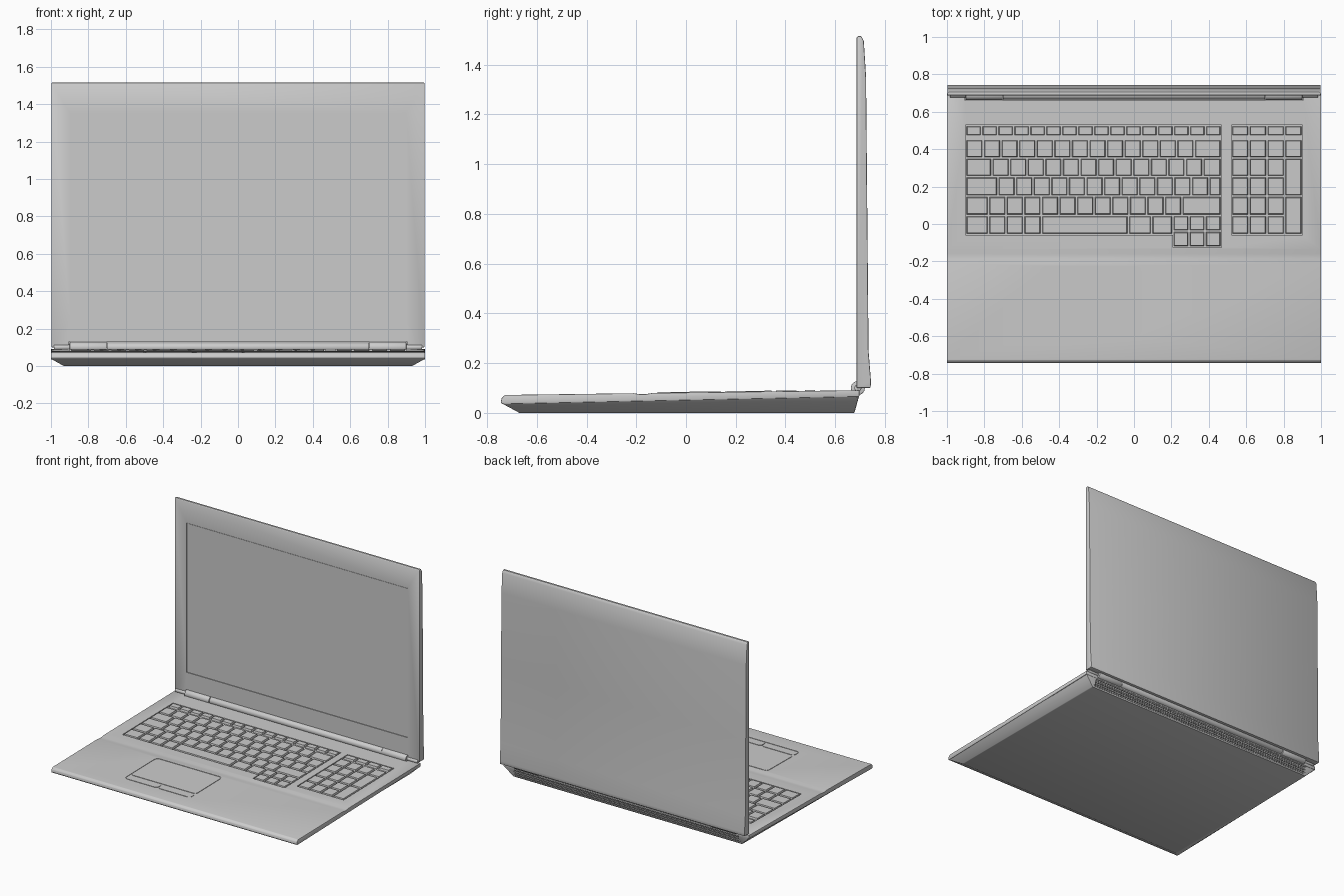
import bpy, bmesh, math
from mathutils import Matrix

if "Cube" in bpy.data.objects:
    bpy.data.objects.remove(bpy.data.objects["Cube"])


def deck_z(y):
    return 0.0818 + 0.0134 * y


def make(name, bm, bevel=0.0, segments=2):
    bmesh.ops.recalc_face_normals(bm, faces=bm.faces)
    me = bpy.data.meshes.new(name)
    bm.to_mesh(me)
    bm.free()
    ob = bpy.data.objects.new(name, me)
    bpy.context.collection.objects.link(ob)
    if bevel:
        m = ob.modifiers.new("bevel", 'BEVEL')
        m.width, m.segments, m.limit_method = bevel, segments, 'ANGLE'
        apply(ob, m)
    return ob


def apply(ob, mod):
    bpy.ops.object.select_all(action='DESELECT')
    bpy.context.view_layer.objects.active = ob
    ob.select_set(True)
    bpy.ops.object.modifier_apply(modifier=mod.name)


def cut(ob, cutter):
    m = ob.modifiers.new("cut", 'BOOLEAN')
    m.operation, m.solver, m.object = 'DIFFERENCE', 'EXACT', cutter
    apply(ob, m)
    bpy.data.objects.remove(cutter)


def loft(bm, a, b):
    """Closed solid between two matching rings of points."""
    va, vb = [bm.verts.new(p) for p in a], [bm.verts.new(p) for p in b]
    n = len(va)
    bm.faces.new(va)
    bm.faces.new(vb)
    for i in range(n):
        j = (i + 1) % n
        bm.faces.new((va[i], va[j], vb[j], vb[i]))


def extrude_x(name, prof, hw, bevel=0.0):
    bm = bmesh.new()
    loft(bm, [(-hw, y, z) for y, z in prof], [(hw, y, z) for y, z in prof])
    return make(name, bm, bevel)


def rect(x0, x1, y0, y1):
    return [(x0, y0), (x1, y0), (x1, y1), (x0, y1)]


def round_rect(x0, x1, y0, y1, r, n=5):
    pts = []
    for cx, cy, a0 in ((x1 - r, y1 - r, 0), (x0 + r, y1 - r, 90),
                       (x0 + r, y0 + r, 180), (x1 - r, y0 + r, 270)):
        for i in range(n + 1):
            a = math.radians(a0 + 90 * i / n)
            pts.append((cx + r * math.cos(a), cy + r * math.sin(a)))
    return pts


def deck_prism(name, poly, lo, hi):
    """Plate parallel to the sloping deck, heights relative to it."""
    bm = bmesh.new()
    loft(bm, [(x, y, deck_z(y) + lo) for x, y in poly],
         [(x, y, deck_z(y) + hi) for x, y in poly])
    return make(name, bm)


def box(name, x0, x1, y0, y1, z0, z1):
    bm = bmesh.new()
    loft(bm, [(x, y, z0) for x, y in rect(x0, x1, y0, y1)],
         [(x, y, z1) for x, y in rect(x0, x1, y0, y1)])
    return make(name, bm)


# Upper deck slab with a shallow valley behind the palm rest
prof = [(-0.728, deck_z(-0.728)), (-0.21, deck_z(-0.21)), (-0.185, deck_z(-0.185) - 0.004),
        (-0.16, deck_z(-0.16) - 0.004), (-0.135, deck_z(-0.135)), (0.697, deck_z(0.697)),
        (0.697, 0.065), (-0.738, 0.035), (-0.745, 0.042), (-0.741, 0.060)]
deck = extrude_x("deck", prof, 1.0, 0.003)

# Key wells, hinge trough and touchpad groove
KX0, KX1, NX0, NX1 = -0.9, 0.467, 0.52, 0.9
AX = 0.208
cut(deck, deck_prism("cutter", [(KX0, -0.058), (AX, -0.058), (AX, -0.125), (KX1, -0.125),
                                (KX1, 0.53), (KX0, 0.53)], -0.011, 0.03))
cut(deck, deck_prism("cutter", rect(NX0, NX1, -0.058, 0.53), -0.011, 0.03))
cut(deck, box("cutter", -0.905, 0.905, 0.664, 0.75, 0.074, 0.2))
cut(deck, deck_prism("cutter", round_rect(-0.505, 0.035, -0.605, -0.225, 0.03), -0.003, 0.03))

# Tapered bottom shell with a recessed rear vent
bm = bmesh.new()
loft(bm, [(-0.93, -0.67, 0), (0.93, -0.67, 0), (0.93, 0.677, 0), (-0.93, 0.677, 0)],
     [(-0.998, -0.738, 0.037), (0.998, -0.738, 0.037), (0.998, 0.696, 0.067), (-0.998, 0.696, 0.067)])
shell = make("bottom_shell", bm, 0.004)
cut(shell, box("cutter", -0.92, 0.92, 0.655, 0.75, 0.010, 0.060))

# Vent slats following the sloped rear wall
bm = bmesh.new()
for i in range(91):
    x = -0.915 + 1.83 * i / 90
    loft(bm, [(a, b, 0.009) for a, b in rect(x - 0.004, x + 0.004, 0.653, 0.679)],
         [(a, b, 0.061) for a, b in rect(x - 0.004, x + 0.004, 0.653, 0.693)])
for z in (0.026, 0.043):
    y = 0.677 + 0.28 * z
    loft(bm, [(a, b, z - 0.002) for a, b in rect(-0.92, 0.92, 0.656, y)],
         [(a, b, z + 0.002) for a, b in rect(-0.92, 0.92, 0.656, y)])
make("rear_vent_grille", bm)


# Keys: tapered blocks, one mesh per block
def key(bm, x0, x1, y0, y1, gap=0.005):
    def ring(g, h):
        return [(x, y, deck_z(y) + h) for x, y in rect(x0 + g, x1 - g, y0 + g, y1 - g)]
    loft(bm, ring(gap, -0.013), ring(gap + 0.004, 0.003))


P = 0.094
rows = [(0.353, 0.453), (0.253, 0.353), (0.149, 0.253), (0.046, 0.149), (-0.056, 0.046)]
layout = [[P] * 13, [0.14] + [P] * 12, [0.172] + [P] * 12, [0.122] + [P] * 11]
bm = bmesh.new()
w = (KX1 - KX0) / 16
for i in range(16):
    key(bm, KX0 + i * w, KX0 + (i + 1) * w, 0.470, 0.528)
for (y0, y1), widths in zip(rows, layout):
    x = KX0
    for kw in widths:
        key(bm, x, x + kw, y0, y1)
        x += kw
    key(bm, x, KX1, y0, y1)
edges = [KX0, -0.778, -0.684, -0.590, -0.495, -0.03, 0.094, AX]
for a, b in zip(edges, edges[1:]):
    key(bm, a, b, *rows[4])
for i in range(3):
    w = (KX1 - AX) / 3
    key(bm, AX + i * w, AX + (i + 1) * w, -0.038, 0.046)
    key(bm, AX + i * w, AX + (i + 1) * w, -0.123, -0.038)
make("main_keys", bm)

# Number pad with two tall keys in the last column
bm = bmesh.new()
w = (NX1 - NX0) / 4
for i in range(4):
    a, b = NX0 + i * w, NX0 + (i + 1) * w
    key(bm, a, b, 0.470, 0.528)
    key(bm, a, b, *rows[0])
    if i < 3:
        for r in rows[1:]:
            key(bm, a, b, *r)
    else:
        key(bm, a, b, rows[2][0], rows[1][1])
        key(bm, a, b, rows[4][0], rows[3][1])
make("number_pad_keys", bm)

# Touchpad and its two buttons
deck_prism("touchpad", round_rect(-0.5, 0.03, -0.532, -0.23, 0.02), -0.005, 0.0)
for name, x0, x1 in (("left_button", -0.5, -0.238), ("right_button", -0.232, 0.03)):
    deck_prism(name, round_rect(x0, x1, -0.6, -0.538, 0.02), -0.005, 0.0)

# Lid: flat front, bulging foot, tapered top
lid = extrude_x("lid", [(0.686, 0.100), (0.742, 0.100), (0.744, 0.125), (0.734, 0.25), (0.729, 0.8),
                        (0.724, 1.35), (0.715, 1.495), (0.705, 1.515), (0.690, 1.515), (0.686, 1.508)],
                0.997, 0.004)
cut(lid, box("cutter", -0.9, 0.9, 0.6, 0.691, 0.255, 1.355))
cut(lid, box("cutter", -0.905, 0.905, 0.6, 0.722, 0.05, 0.128))
box("screen", -0.896, 0.896, 0.6885, 0.695, 0.259, 1.351)


# Hinge bar with thicker end barrels and corner stubs
def barrel(name, x0, x1, r):
    bm = bmesh.new()
    bmesh.ops.create_cone(bm, cap_ends=True, segments=32, radius1=r, radius2=r, depth=x1 - x0,
                          matrix=Matrix.Translation(((x0 + x1) / 2, 0.691, 0.100))
                          @ Matrix.Rotation(math.pi / 2, 4, 'Y'))
    make(name, bm, 0.002)


barrel("hinge_bar", -0.70, 0.70, 0.025)
for s, side in ((-1, "left"), (1, "right")):
    barrel(side + "_hinge_barrel", min(s * 0.703, s * 0.9), max(s * 0.703, s * 0.9), 0.028)
    barrel(side + "_hinge_stub", min(s * 0.89, s * 0.985), max(s * 0.89, s * 0.985), 0.014)

# Smooth shading with sharp edges kept
bpy.ops.object.select_all(action='SELECT')
bpy.context.view_layer.objects.active = deck
bpy.ops.object.shade_smooth_by_angle(angle=math.radians(30))
